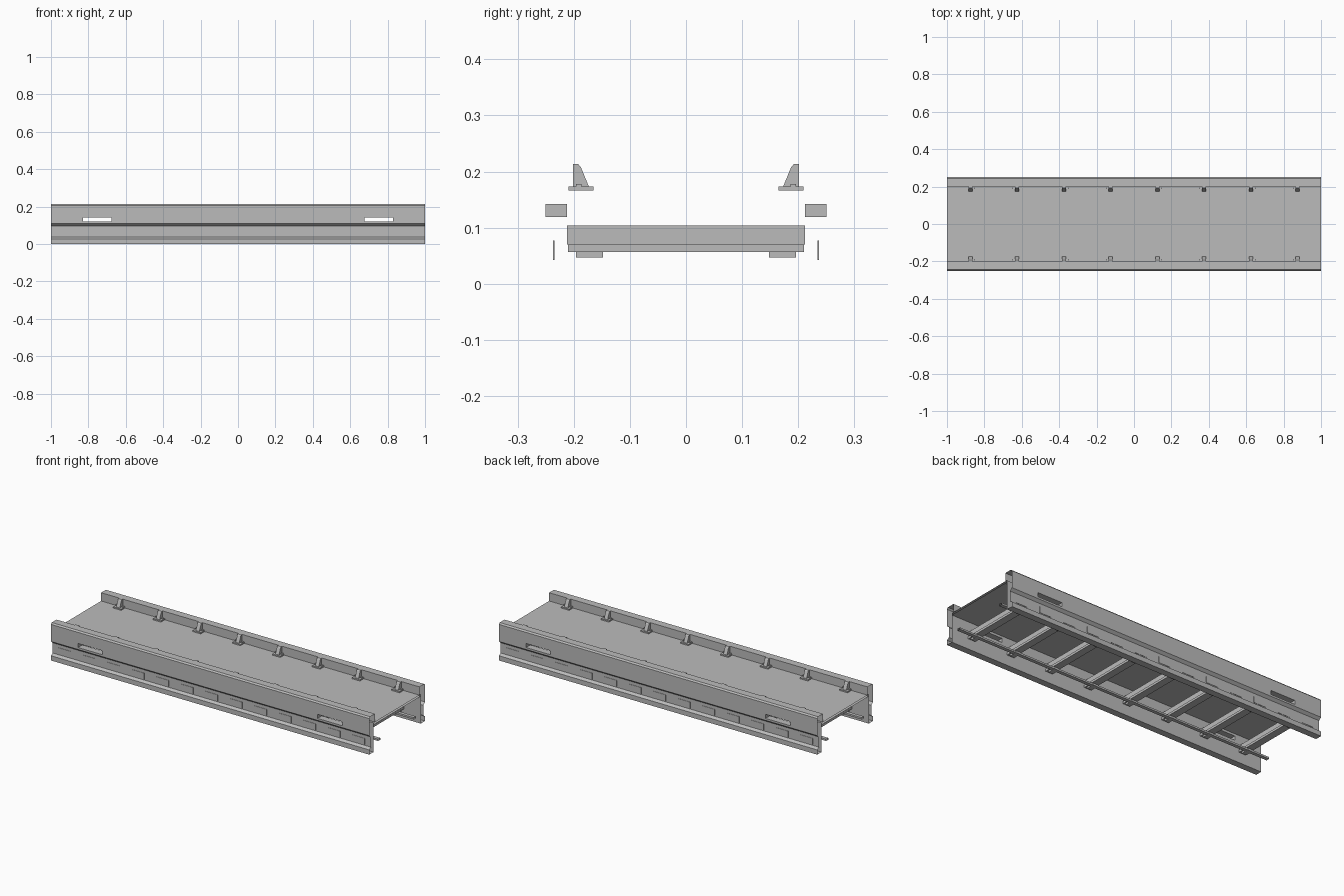
import bpy, bmesh

cube = bpy.data.objects.get("Cube")
if cube:
    bpy.data.objects.remove(cube, do_unlink=True)

steel = bpy.data.materials.new("plain_grey")
steel.use_nodes = True
steel.diffuse_color = (0.5, 0.5, 0.5, 1)
steel.node_tree.nodes["Principled BSDF"].inputs["Base Color"].default_value = (0.5, 0.5, 0.5, 1)

BAYS = [-0.875 + 0.25 * i for i in range(8)]


def finish(name, bm, mirror=False):
    """Turn a bmesh into an object, optionally mirrored front to back."""
    bmesh.ops.recalc_face_normals(bm, faces=bm.faces)
    mesh = bpy.data.meshes.new(name)
    bm.to_mesh(mesh)
    bm.free()
    mesh.materials.append(steel)
    obj = bpy.data.objects.new(name, mesh)
    bpy.context.collection.objects.link(obj)
    if mirror:
        mod = obj.modifiers.new("mirror", 'MIRROR')
        mod.use_axis = (False, True, False)
        mod.use_mirror_merge = False
    return obj


def prism(bm, profile, x0, x1, caps=True):
    """Extrude a closed (y, z) profile along x."""
    a, b = [[bm.verts.new((x, y, z)) for y, z in profile] for x in (x0, x1)]
    n = len(profile)
    for i in range(n):
        j = (i + 1) % n
        bm.faces.new((a[i], a[j], b[j], b[i]))
    if caps:
        bm.faces.new(a)
        bm.faces.new(b)


def rect(y0, y1, z0, z1):
    return [(y0, z0), (y1, z0), (y1, z1), (y0, z1)]


# Side girders: hollow open-ended section with through slots
SLOT_LOW, SLOT_HIGH = 0.119, 0.142
section = [(0.2, 0.166), (0.2, 0.213), (0.243, 0.213), (0.25, 0.205),
           (0.25, SLOT_HIGH), (0.25, SLOT_LOW), (0.25, 0.108), (0.235, 0.095),
           (0.235, 0.037), (0.25, 0.027), (0.25, 0), (0.212, 0),
           (0.212, SLOT_LOW), (0.212, SLOT_HIGH), (0.212, 0.166)]
stations = [-1, -0.83, -0.675, 0.675, 0.83, 1]
outer, inner = 4, 12
bm = bmesh.new()
rings = [[bm.verts.new((x, y, z)) for y, z in section] for x in stations]
for s in range(len(stations) - 1):
    a, b = rings[s], rings[s + 1]
    slotted = s in (1, 3)
    for i in range(len(section)):
        j = (i + 1) % len(section)
        if not (slotted and i in (outer, inner)):
            bm.faces.new((a[i], a[j], b[j], b[i]))
    if slotted:
        o, p, q, r = outer, outer + 1, inner, inner + 1
        for ring in (a, b):
            bm.faces.new((ring[o], ring[p], ring[q], ring[r]))
        bm.faces.new((a[p], b[p], b[q], a[q]))
        bm.faces.new((a[o], b[o], b[r], a[r]))
finish("side_girders", bm, True)

# Thin plates along the girder web
bm = bmesh.new()
count = 13
pitch = 2 / count
for i in range(count):
    x = -1 + pitch * (i + 0.5)
    prism(bm, rect(0.2345, 0.237, 0.042, 0.077), x - pitch / 4, x + pitch / 4)
finish("web_plates", bm, True)

# Deck plate
bm = bmesh.new()
prism(bm, rect(-0.212, 0.212, 0.155, 0.166), -1, 1, caps=False)
finish("deck", bm)

# Parapet brackets with base plates and bolts
bm = bmesh.new()
gusset = [(0.201, 0.173), (0.201, 0.213), (0.192, 0.213), (0.187, 0.207), (0.173, 0.173)]
for x in BAYS:
    prism(bm, rect(0.165, 0.209, 0.166, 0.173), x - 0.025, x + 0.025)
    prism(bm, gusset, x - 0.011, x + 0.011)
    for side in (-1, 1):
        prism(bm, rect(0.186, 0.196, 0.173, 0.178), x + side * 0.019 - 0.005, x + side * 0.019 + 0.005)
finish("parapet_brackets", bm, True)

# Cross beams under the deck
bm = bmesh.new()
for x in BAYS:
    prism(bm, rect(-0.212, 0.212, 0.07, 0.104), x - 0.01, x + 0.01)
    prism(bm, rect(-0.21, 0.21, 0.057, 0.07), x - 0.021, x + 0.021)
finish("cross_beams", bm)

# Long rails hung below the beams, and the clips that hold them
bm = bmesh.new()
prism(bm, rect(0.15, 0.17, 0.047, 0.057), -1, 1, caps=False)
finish("under_rails", bm, True)
bm = bmesh.new()
for x in BAYS:
    prism(bm, rect(0.148, 0.196, 0.0465, 0.057), x - 0.014, x + 0.014)
finish("rail_clips", bm, True)
